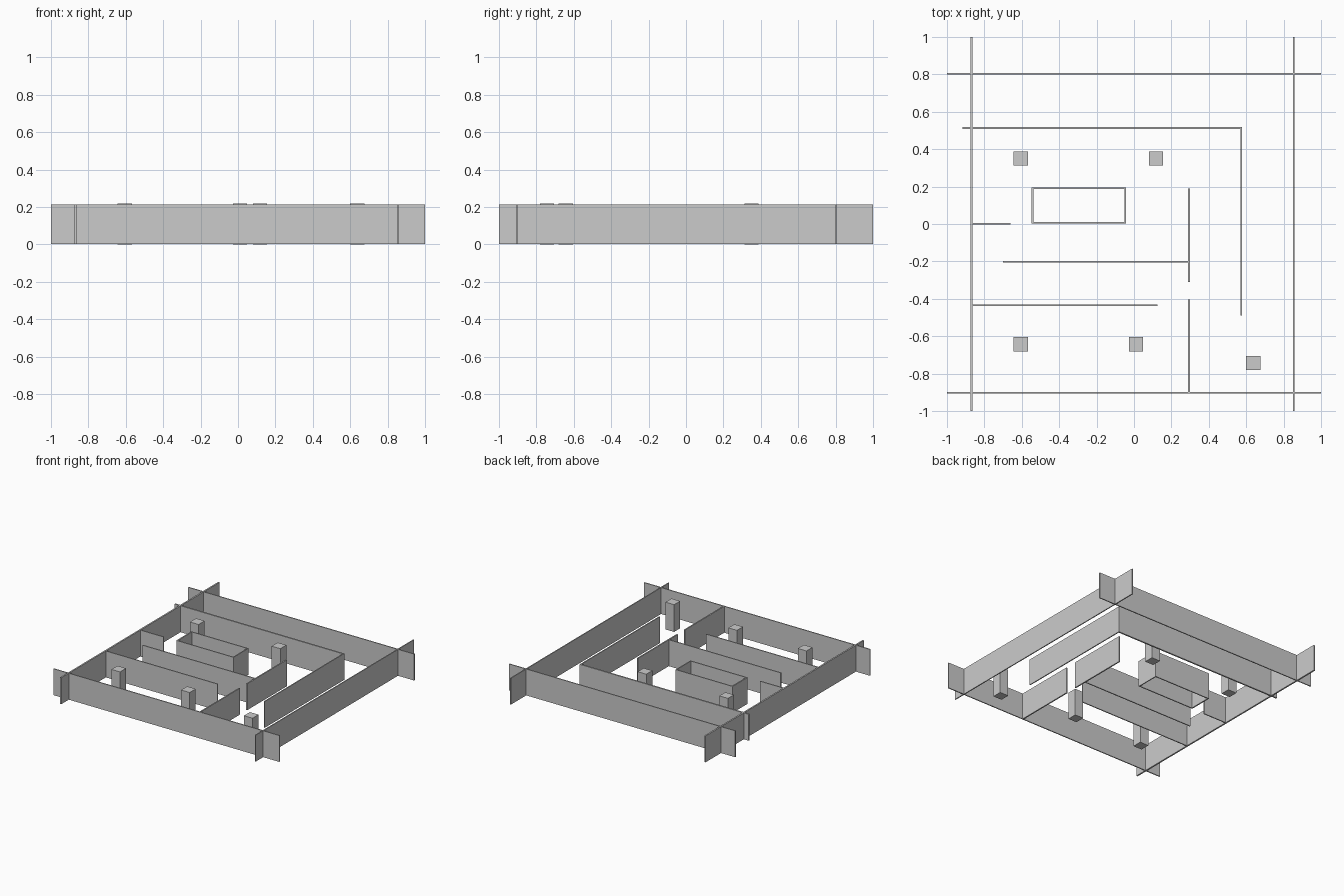
import bpy

if "Cube" in bpy.data.objects:
    bpy.data.objects.remove(bpy.data.objects["Cube"])


def box(name, x0, x1, y0, y1, z0, z1):
    x0, x1 = sorted((x0, x1))
    y0, y1 = sorted((y0, y1))
    bpy.ops.mesh.primitive_cube_add(
        size=1, location=((x0 + x1) / 2, (y0 + y1) / 2, (z0 + z1) / 2))
    ob = bpy.context.object
    ob.name = name
    ob.scale = (x1 - x0, y1 - y0, z1 - z0)
    bpy.ops.object.transform_apply(location=False, rotation=False, scale=True)
    return ob


Z0, Z1 = 0.003, 0.214


def wall_x(name, y, x0, x1, t=0.008):
    """Wall running along x."""
    box(name, x0, x1, y - t / 2, y + t / 2, Z0, Z1)


def wall_y(name, x, y0, y1, t=0.008):
    """Wall running along y."""
    box(name, x - t / 2, x + t / 2, y0, y1, Z0, Z1)


# Outer walls, crossing at the corners
wall_y("outer_wall_left", -0.869, -1, 1, 0.012)
wall_y("outer_wall_right", 0.853, -1, 1)
wall_x("outer_wall_back", 0.803, -1, 1)
wall_x("outer_wall_front", -0.902, -1, 1)

# L-shaped inner corridor wall
wall_x("corridor_wall_back", 0.513, -0.918, 0.578, 0.012)
wall_y("corridor_wall_right", 0.574, -0.488, 0.513)

# Partitions
wall_x("partition_stub", 0.002, -0.869, -0.66)
wall_x("partition_middle", -0.201, -0.70, 0.295)
wall_x("partition_front", -0.435, -0.869, 0.125)
wall_y("partition_right_back", 0.295, -0.31, 0.19, 0.01)
wall_y("partition_right_front", 0.295, -0.904, -0.404, 0.01)

# Open rectangular core
wall_x("core_wall_back", 0.190, -0.548, -0.042)
wall_x("core_wall_front", 0.007, -0.548, -0.042)
wall_y("core_wall_left", -0.543, 0.003, 0.194, 0.01)
wall_y("core_wall_right", -0.046, 0.003, 0.194)

# Square columns
for i, (x, y) in enumerate([(-0.605, 0.35), (0.118, 0.35), (-0.605, -0.643),
                            (0.011, -0.643), (0.637, -0.743)]):
    h = 0.038
    box(f"column_{i + 1}", x - h, x + h, y - h, y + h, 0, 0.218)
